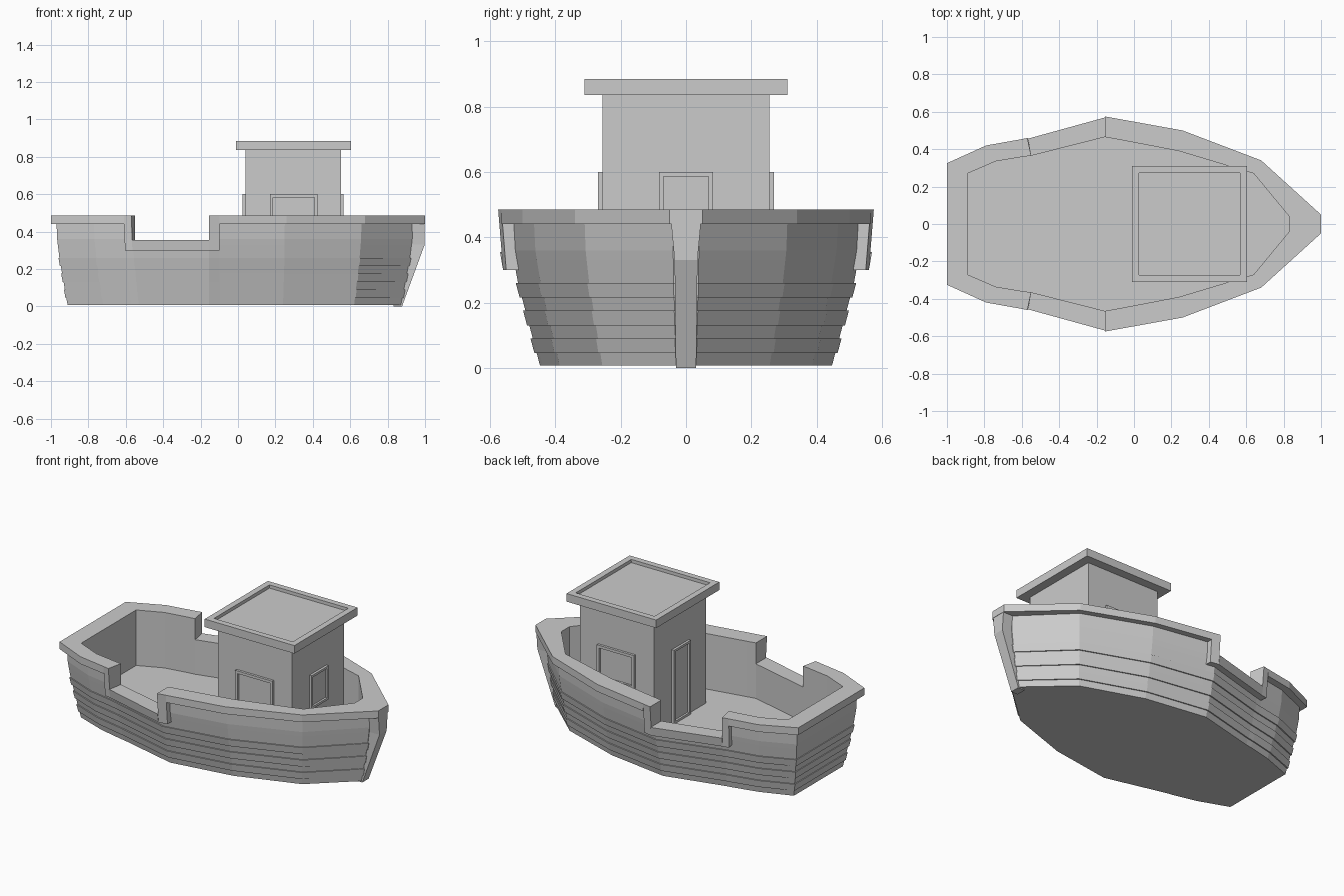
import bpy, bmesh
from mathutils import Vector

if "Cube" in bpy.data.objects:
    bpy.data.objects.remove(bpy.data.objects["Cube"])

mat = bpy.data.materials.new("light_grey")
mat.diffuse_color = (0.6, 0.6, 0.6, 1)
mat.use_nodes = True
mat.node_tree.nodes["Principled BSDF"].inputs["Base Color"].default_value = mat.diffuse_color


def finish(name, bm, fix=True):
    if fix:
        bmesh.ops.recalc_face_normals(bm, faces=bm.faces)
    me = bpy.data.meshes.new(name)
    bm.to_mesh(me)
    bm.free()
    me.materials.append(mat)
    ob = bpy.data.objects.new(name, me)
    bpy.context.collection.objects.link(ob)
    return ob


def box(bm, lo, hi):
    r = bmesh.ops.create_cube(bm, size=1)
    for v in r["verts"]:
        v.co = Vector([lo[i] + (v.co[i] + 0.5) * (hi[i] - lo[i]) for i in range(3)])


def recessed_box(name, lo, hi, direction, border, depth):
    """Box whose face towards direction is a raised border around a sunken panel."""
    bm = bmesh.new()
    box(bm, lo, hi)
    bm.normal_update()
    d = Vector(direction)
    face = max(bm.faces, key=lambda f: f.normal.dot(d))
    bmesh.ops.inset_region(bm, faces=[face], thickness=border)
    r = bmesh.ops.inset_region(bm, faces=[face], thickness=0.0005)
    for v in face.verts:
        v.co -= d * depth
    return finish(name, bm)


# half outlines from stern to bow
RIM = [(-1, .325), (-.79, .42), (-.61, .452), (-.57, .46), (-.155, .575),
       (-.10, .565), (.26, .50), (.68, .34), (1, .05)]
INNER = [(-.89, .27), (-.74, .335), (-.59, .36), (-.55, .365), (-.155, .465),
         (-.10, .455), (.24, .39), (.64, .27), (.83, .04)]
TOP = [(-.97, .295), (-.77, .38), (-.605, .41), (-.565, .42), (-.155, .537),
       (-.10, .527), (.25, .465), (.66, .31), (.935, .04)]
BOTTOM = [(-.91, .24), (-.72, .31), (-.57, .345), (-.53, .352), (-.155, .445),
          (-.10, .437), (.24, .385), (.62, .255), (.87, .03)]
KINDS = "nnbcbnnn"                      # normal, notch border, notch cut
kinds = KINDS + "n" + KINDS[::-1] + "n"
LIP = {"n": (.44, .485), "b": (.30, .485), "c": (.30, .355)}
DECK = .14


def loop(half):
    return [Vector((x, -y, 0)) for x, y in half] + [Vector((x, y, 0)) for x, y in reversed(half)]


rim, inner, top, bottom = map(loop, (RIM, INNER, TOP, BOTTOM))
N = len(rim)


def flare(z):
    pts = [(0, 0), (.27, .78), (.36, .95), (.44, 1), (.5, 1)]
    for (a, u), (b, w) in zip(pts, pts[1:]):
        if z <= b:
            return u + (w - u) * (z - a) / (b - a)


def hull_pt(i, z, out=0):
    p = bottom[i].lerp(top[i], flare(z))
    d = (rim[i] - top[i]).normalized()
    return p + d * out + Vector((0, 0, z))


def at(p, z):
    return Vector((p.x, p.y, z))


# hull: planked outer skin, bottom, deck and inner walls
bm = bmesh.new()


def face(*pts):
    bm.faces.new([bm.verts.new(p) for p in pts])


rows = [(.007, 0)]
for k, z in enumerate((.045, .09, .13, .175, .215, .26)):
    rows += [(z, .007 * (k % 2)), (z, .007 * (1 - k % 2))]
rows += [(.33, 0), (.36, 0), (.44, 0)]
for i in range(N):
    j = (i + 1) % N
    for (z0, o0), (z1, o1) in zip(rows, rows[1:]):
        if kinds[i] == "c" and z1 > .34:
            continue
        face(hull_pt(i, z0, o0), hull_pt(j, z0, o0), hull_pt(j, z1, o1), hull_pt(i, z1, o1))
    h = LIP[kinds[i]][0] + .01
    face(at(inner[j], DECK), at(inner[i], DECK), at(inner[i], h), at(inner[j], h))
face(*[hull_pt(i, .007) for i in reversed(range(N))])
face(*[at(p, DECK) for p in inner])
bmesh.ops.remove_doubles(bm, verts=bm.verts, dist=.0002)
finish("hull", bm, False)

# gunwale: capping strip that drops around the boarding gap on each side
bm = bmesh.new()


def lip_out(i, z):
    return at(rim[i] + hull_pt(i, z) - hull_pt(i, .44), z)


for i in range(N):
    j = (i + 1) % N
    z0, z1 = LIP[kinds[i]]
    a, b, c, d = lip_out(i, z0), lip_out(j, z0), lip_out(j, z1), lip_out(i, z1)
    e, f, g, h = at(inner[i], z0), at(inner[j], z0), at(inner[j], z1), at(inner[i], z1)
    face(a, b, c, d)
    face(f, e, h, g)
    face(d, c, g, h)
    face(b, a, e, f)
    if kinds[i - 1] != kinds[i]:
        face(a, d, h, e)
    if kinds[j] != kinds[i]:
        face(b, f, g, c)
finish("gunwale", bm, False)

# stem post at the bow
bm = bmesh.new()
rings = []
for z, xo, xi, w in ((0, .877, .83, .031), (.33, .998, .89, .035), (.45, .998, .89, .046)):
    rings.append([bm.verts.new((x, y, z)) for x, y in ((xi, -w), (xo, -w), (xo, w), (xi, w))])
for r0, r1 in zip(rings, rings[1:]):
    for k in range(4):
        m = (k + 1) % 4
        bm.faces.new((r0[k], r0[m], r1[m], r1[k]))
bm.faces.new(rings[0])
bm.faces.new(rings[-1])
finish("stem_post", bm)

# wheelhouse with a tray-shaped roof
bm = bmesh.new()
box(bm, (.04, -.255, DECK), (.55, .255, .84))
finish("cabin", bm)
recessed_box("cabin_roof", (-.012, -.31, .835), (.605, .31, .885), (0, 0, 1), .053, .02)

# framed windows and door
for side, name in ((-1, "right"), (1, "left")):
    y0, y1 = sorted((side * .25, side * .27))
    recessed_box(name + "_window", (.17, y0, .39), (.425, y1, .60), (0, side, 0), .024, .012)
recessed_box("front_window", (.545, -.083, .39), (.565, .083, .60), (1, 0, 0), .02, .012)
recessed_box("door", (.025, -.083, DECK), (.045, .083, .60), (-1, 0, 0), .02, .012)
